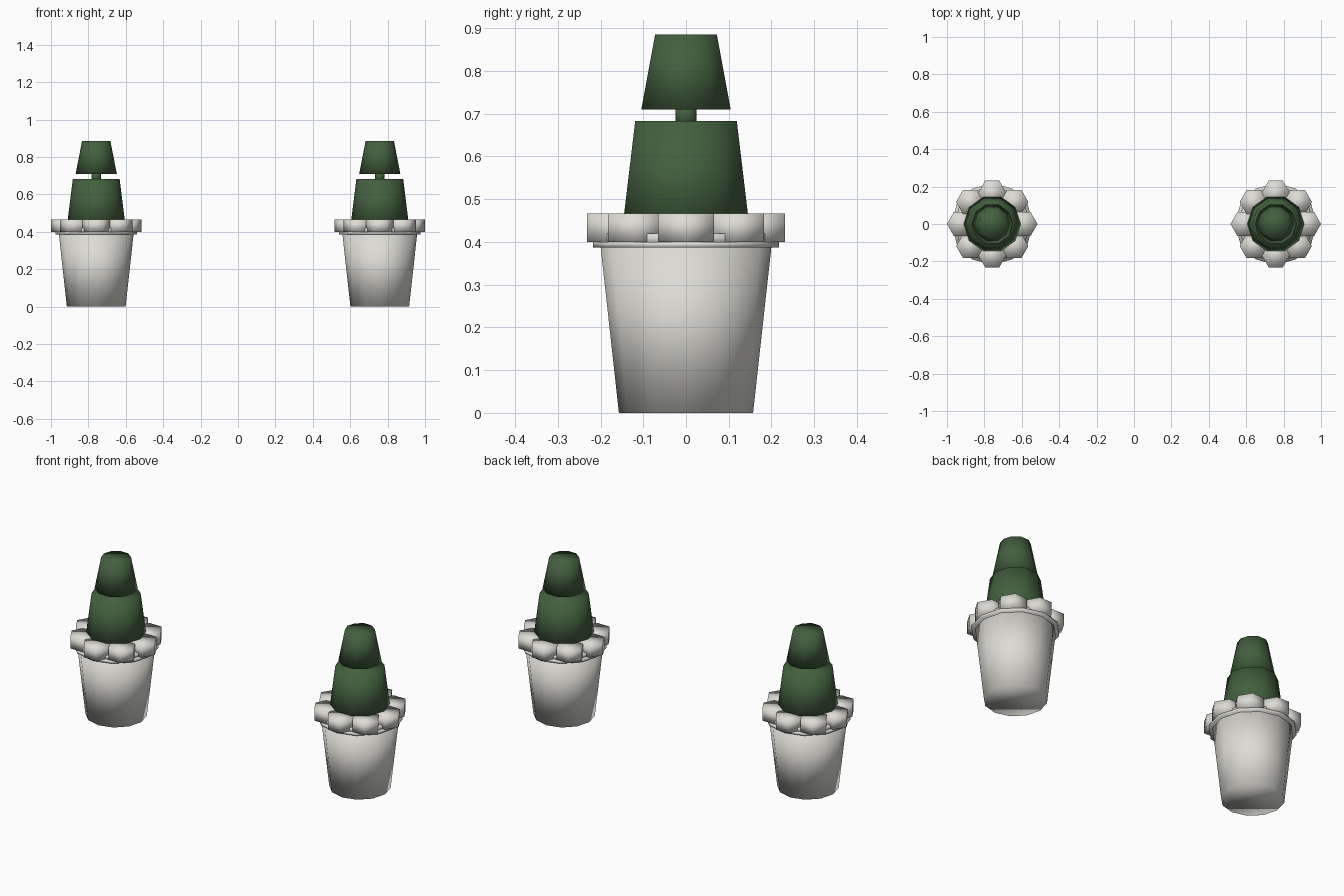
import bpy, bmesh, math

cube = bpy.data.objects.get("Cube")
if cube:
    bpy.data.objects.remove(cube, do_unlink=True)


def make_material(name, rgb):
    mat = bpy.data.materials.new(name)
    mat.use_nodes = True
    colour = (*rgb, 1.0)
    mat.diffuse_color = colour
    mat.node_tree.nodes["Principled BSDF"].inputs["Base Color"].default_value = colour
    return mat


STONE = make_material("pale stone", (0.72, 0.71, 0.66))
LEAF = make_material("dark leaf green", (0.055, 0.115, 0.048))


def lathe(name, profile, sides, centre, mat):
    """Closed smooth solid turned from (radius, height) pairs."""
    bm = bmesh.new()
    rings = []
    for radius, z in profile:
        angles = [math.tau * i / sides for i in range(sides)]
        rings.append([bm.verts.new((radius * math.cos(a), radius * math.sin(a), z))
                      for a in angles])
    for low, high in zip(rings, rings[1:]):
        for i in range(sides):
            j = (i + 1) % sides
            bm.faces.new((low[i], low[j], high[j], high[i]))
    bm.faces.new(rings[0][::-1])
    bm.faces.new(rings[-1])
    for face in bm.faces:
        face.smooth = True
    mesh = bpy.data.meshes.new(name)
    bm.to_mesh(mesh)
    bm.free()
    mesh.materials.append(mat)
    obj = bpy.data.objects.new(name, mesh)
    obj.location = (*centre, 0)
    bpy.context.collection.objects.link(obj)
    return obj


def potted_topiary(side, x):
    # Tapered pot, thin projecting rim and the lip above it
    lathe(side + "_pot", [(0.157, 0), (0.2, 0.39)], 12, (x, 0), STONE)
    lathe(side + "_pot_rim", [(0.218, 0.387), (0.218, 0.4)], 12, (x, 0), STONE)
    lathe(side + "_pot_lip", [(0.202, 0.395), (0.202, 0.42)], 12, (x, 0), STONE)

    # Ring of hexagonal stones, all facing the same way
    for i in range(8):
        a = math.tau * i / 8
        centre = (x + 0.167 * math.cos(a), 0.167 * math.sin(a))
        lathe(f"{side}_border_stone_{i + 1}", [(0.075, 0.4), (0.075, 0.466)],
              6, centre, STONE)

    # Clipped bush in two tiers joined by a short stem
    lathe(side + "_lower_bush", [(0.158, 0.42), (0.125, 0.683)], 10, (x, 0), LEAF)
    lathe(side + "_stem", [(0.026, 0.67), (0.026, 0.72)], 10, (x, 0), LEAF)
    lathe(side + "_upper_bush", [(0.11, 0.71), (0.076, 0.885)], 10, (x, 0), LEAF)


for side, x in (("left", 0.758), ("right", -0.758)):
    potted_topiary(side, x)
